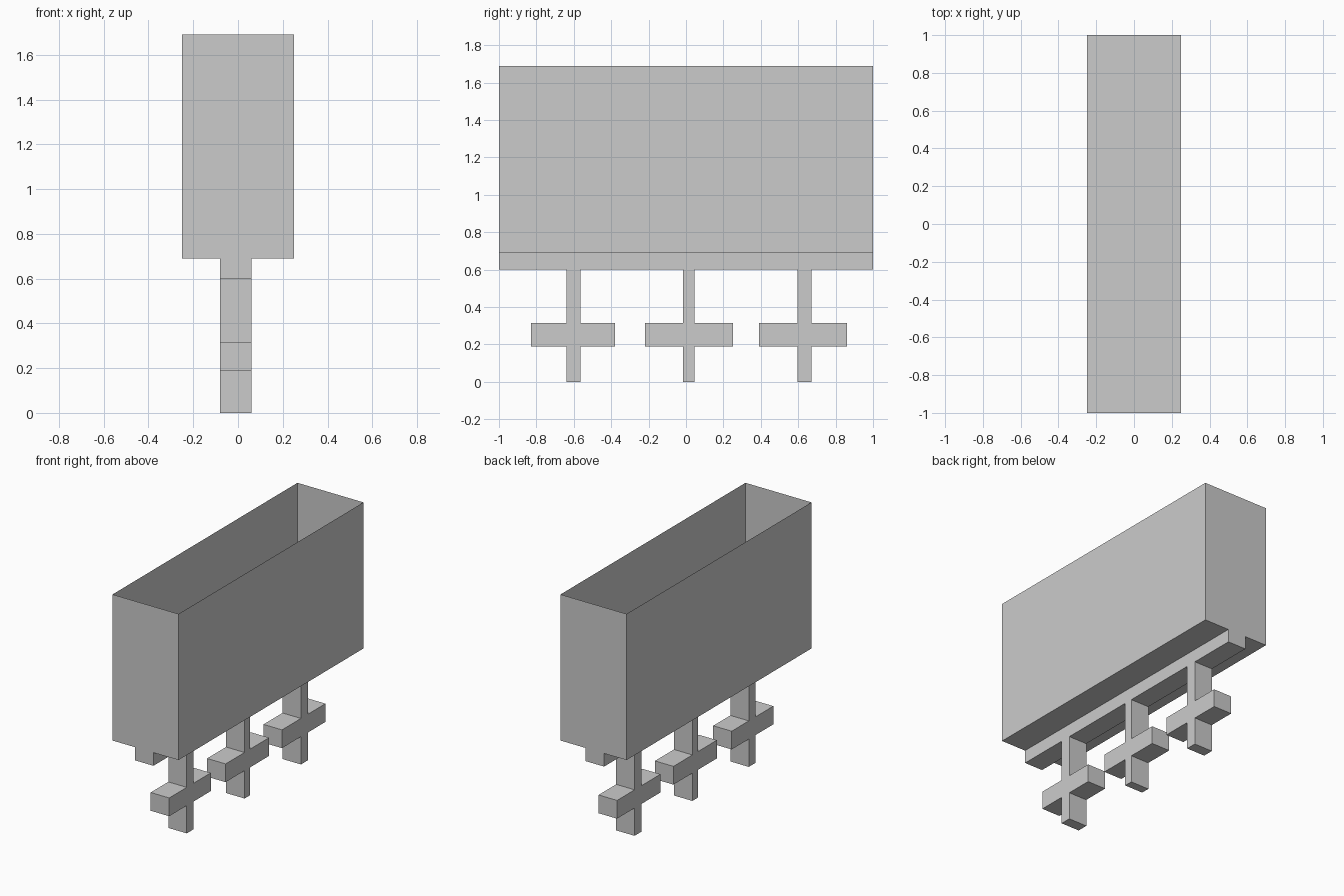
import bpy, bmesh

if "Cube" in bpy.data.objects:
    bpy.data.objects.remove(bpy.data.objects["Cube"])

X0, X1 = -0.08, 0.06      # shared thickness of rail and crosses


def add_object(name, bm):
    bmesh.ops.recalc_face_normals(bm, faces=bm.faces)
    mesh = bpy.data.meshes.new(name)
    bm.to_mesh(mesh)
    bm.free()
    obj = bpy.data.objects.new(name, mesh)
    bpy.context.collection.objects.link(obj)
    return obj


def extruded(name, profile, x0, x1, open_top=False):
    """Extrude a (y, z) profile along x; optionally remove its top face."""
    bm = bmesh.new()
    face = bm.faces.new([bm.verts.new((x0, y, z)) for y, z in profile])
    ext = bmesh.ops.extrude_face_region(bm, geom=[face], use_keep_orig=True)
    verts = [g for g in ext["geom"] if isinstance(g, bmesh.types.BMVert)]
    bmesh.ops.translate(bm, verts=verts, vec=(x1 - x0, 0, 0))
    if open_top:
        top = max(z for _, z in profile)
        lids = [f for f in bm.faces if all(abs(v.co.z - top) < 1e-5 for v in f.verts)]
        bmesh.ops.delete(bm, geom=lids, context='FACES_ONLY')
    return add_object(name, bm)


def rect(y0, y1, z0, z1):
    return [(y0, z0), (y1, z0), (y1, z1), (y0, z1)]


# Thin-walled container, open at the top
extruded("container", rect(-1, 1, 0.69, 1.69), -0.25, 0.25, open_top=True)

# Rail running under the container floor (the floor closes its top)
extruded("bottom_rail", rect(-1, 1, 0.60, 0.69), X0, X1, open_top=True)

# Cross-shaped legs: stem y range, bar y range
legs = {
    "front_cross_leg": ((-0.64, -0.565), (-0.83, -0.38)),
    "middle_cross_leg": ((-0.015, 0.045), (-0.22, 0.25)),
    "back_cross_leg": ((0.595, 0.67), (0.39, 0.86)),
}
BAR_LOW, BAR_HIGH, STEM_TOP = 0.19, 0.315, 0.60
for name, ((s0, s1), (b0, b1)) in legs.items():
    cross = [(s0, 0), (s1, 0), (s1, BAR_LOW), (b1, BAR_LOW),
             (b1, BAR_HIGH), (s1, BAR_HIGH), (s1, STEM_TOP), (s0, STEM_TOP),
             (s0, BAR_HIGH), (b0, BAR_HIGH), (b0, BAR_LOW), (s0, BAR_LOW)]
    extruded(name, cross, X0, X1, open_top=True)
